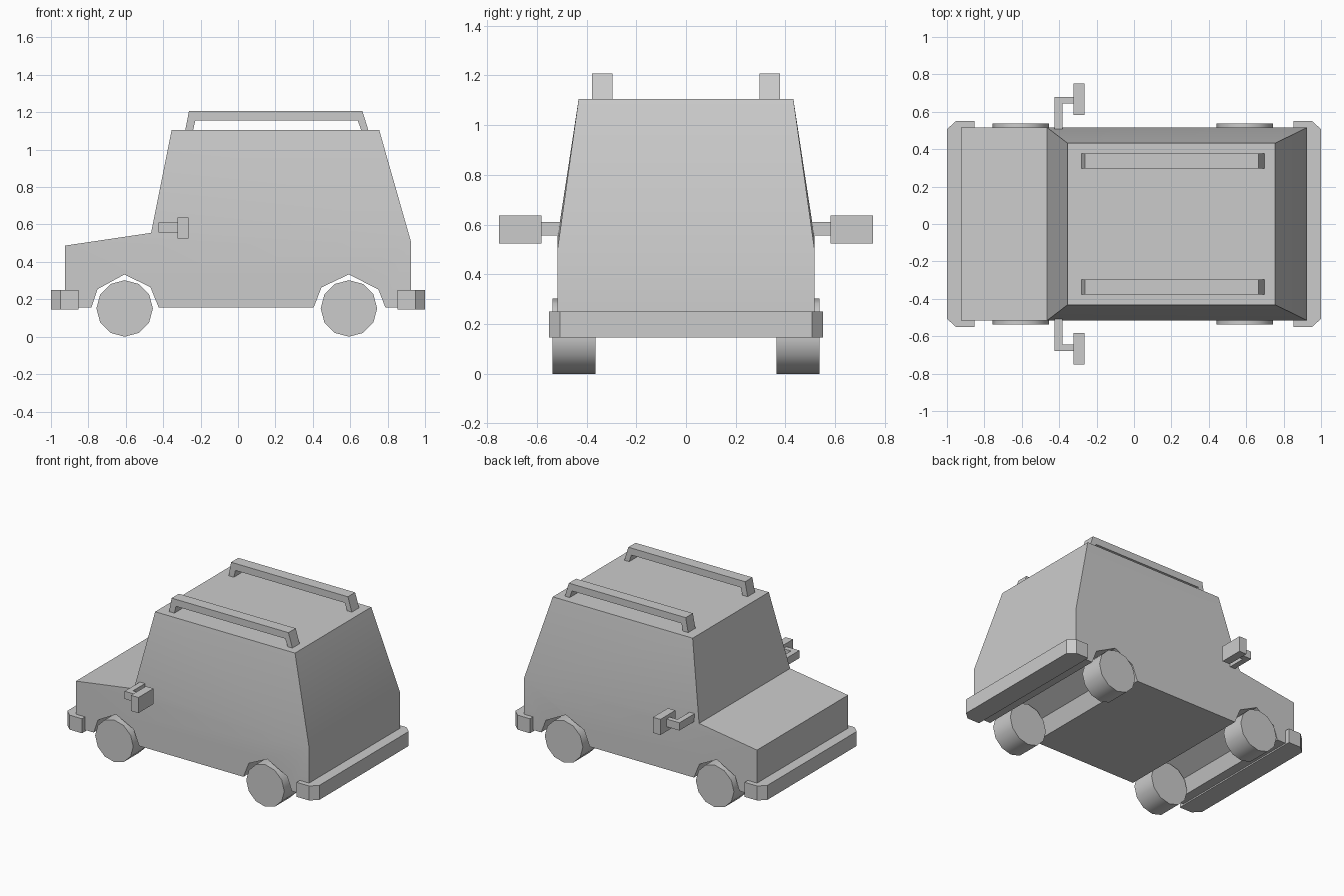
import bpy, bmesh, math

if "Cube" in bpy.data.objects:
    bpy.data.objects.remove(bpy.data.objects["Cube"])


def finish(name, bm, angle=None):
    bmesh.ops.recalc_face_normals(bm, faces=bm.faces)
    mesh = bpy.data.meshes.new(name)
    bm.to_mesh(mesh)
    bm.free()
    ob = bpy.data.objects.new(name, mesh)
    bpy.context.collection.objects.link(ob)
    if angle:
        bpy.ops.object.select_all(action='DESELECT')
        ob.select_set(True)
        bpy.context.view_layer.objects.active = ob
        bpy.ops.object.shade_smooth_by_angle(angle=math.radians(angle))
    return ob


def prism(bm, bottom, top):
    """Closed solid between two matching loops of 3D points."""
    a = [bm.verts.new(p) for p in bottom]
    b = [bm.verts.new(p) for p in top]
    bm.faces.new(a)
    bm.faces.new(b)
    for i in range(len(a)):
        j = (i + 1) % len(a)
        bm.faces.new((a[i], a[j], b[j], b[i]))


def extrude_xz(name, pts, y0, y1):
    bm = bmesh.new()
    prism(bm, [(x, y0, z) for x, z in pts], [(x, y1, z) for x, z in pts])
    return finish(name, bm)


def extrude_xy(name, pts, z0, z1):
    bm = bmesh.new()
    prism(bm, [(x, y, z0) for x, y in pts], [(x, y, z1) for x, y in pts])
    return finish(name, bm)


# Body: lower profile with wheel arches, narrowing cabin above
HALF, ROOF = 0.516, 0.432
lower = [(-0.465, 0.555), (-0.925, 0.487), (-0.925, 0.156),
         (-0.784, 0.156), (-0.751, 0.254), (-0.607, 0.333), (-0.468, 0.264), (-0.424, 0.156),
         (0.404, 0.156), (0.447, 0.264), (0.593, 0.333), (0.751, 0.252), (0.788, 0.156),
         (0.925, 0.156), (0.925, 0.507)]
roof = [(0.755, 1.105), (-0.355, 1.105)]
bm = bmesh.new()
loops = []
for s in (-1, 1):
    low = [bm.verts.new((x, s * HALF, z)) for x, z in lower]
    up = [bm.verts.new((x, s * ROOF, z)) for x, z in roof]
    bm.faces.new(low)
    bm.faces.new((low[-1], up[0], up[1], low[0]))
    loops.append(low + up)
n = len(loops[0])
for i in range(n):
    j = (i + 1) % n
    bm.faces.new((loops[0][i], loops[0][j], loops[1][j], loops[1][i]))
finish("body", bm, 40)

# Bumpers with chamfered corners
for s, name in ((-1, "front_bumper"), (1, "rear_bumper")):
    pts = [(0.852, -0.552), (0.95, -0.552), (1.0, -0.507),
           (1.0, 0.507), (0.95, 0.552), (0.852, 0.552)]
    extrude_xy(name, [(s * x, y) for x, y in pts], 0.146, 0.25)

# Parts repeated on both sides
rail = [(-0.283, 1.1), (-0.262, 1.207), (0.665, 1.207), (0.698, 1.1),
        (0.66, 1.1), (0.64, 1.157), (-0.228, 1.157), (-0.241, 1.1)]
arm = [(-0.424, 0.49), (-0.383, 0.49), (-0.383, 0.643),
       (-0.315, 0.643), (-0.315, 0.68), (-0.424, 0.68)]
head = [(-0.323, 0.582), (-0.264, 0.582), (-0.264, 0.752), (-0.323, 0.752)]
for s, side in ((-1, "right"), (1, "left")):
    # Roof rail
    extrude_xz("roof_rail_" + side, rail, s * 0.296, s * 0.378)
    # Mirror arm and head
    extrude_xy("mirror_arm_" + side, [(x, s * y) for x, y in arm], 0.556, 0.611)
    extrude_xy("mirror_head_" + side, [(x, s * y) for x, y in head], 0.524, 0.636)
    # Wheels
    for x, end in ((-0.606, "front"), (0.593, "rear")):
        r = 0.151
        ring = [(x + r * math.cos(k * math.pi / 6), r + r * math.sin(k * math.pi / 6))
                for k in range(12)]
        bm = bmesh.new()
        prism(bm, [(px, s * 0.365, pz) for px, pz in ring],
              [(px, s * 0.538, pz) for px, pz in ring])
        finish(f"wheel_{end}_{side}", bm, 35)
